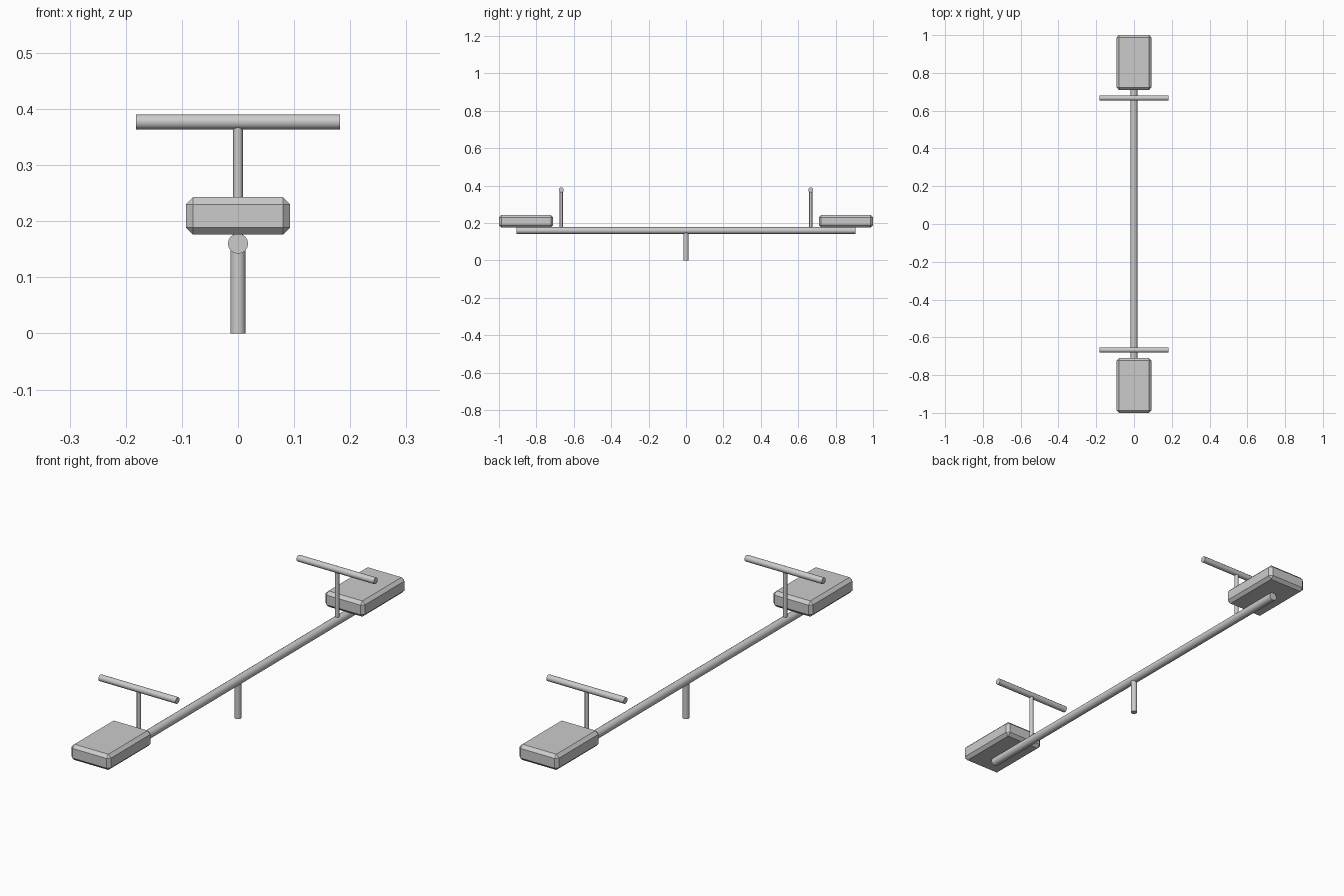
import bpy
from math import pi

if "Cube" in bpy.data.objects:
    bpy.data.objects.remove(bpy.data.objects["Cube"])


def rod(name, radius, length, loc, rot=(0, 0, 0), sides=16):
    bpy.ops.mesh.primitive_cylinder_add(vertices=sides, radius=radius, depth=length,
                                        location=loc, rotation=rot)
    ob = bpy.context.object
    ob.name = name
    bpy.ops.object.shade_smooth_by_angle(angle=pi / 5)
    return ob


def seat(name, y):
    bpy.ops.mesh.primitive_cube_add(size=1, location=(0, y, 0.2095))
    ob = bpy.context.object
    ob.name = name
    ob.scale = (0.186, 0.29, 0.067)
    bpy.ops.object.transform_apply(location=False, rotation=False, scale=True)
    # Single chamfer on every edge, flat shaded
    bevel = ob.modifiers.new("chamfer", 'BEVEL')
    bevel.width = 0.013
    bevel.segments = 1
    return ob


# Central pivot post and long beam
rod("pivot_post", 0.0135, 0.15, (0, 0, 0.075))
rod("beam", 0.018, 1.81, (0, 0, 0.16), (pi / 2, 0, 0))

# Seat and T-shaped handle at each end
for side, label in ((-1, "front"), (1, "back")):
    seat(label + "_seat", side * 0.855)
    rod(label + "_handle_stem", 0.0085, 0.205, (0, side * 0.667, 0.2675), sides=12)
    rod(label + "_handlebar", 0.0135, 0.364, (0, side * 0.667, 0.377), (0, pi / 2, 0), sides=12)
